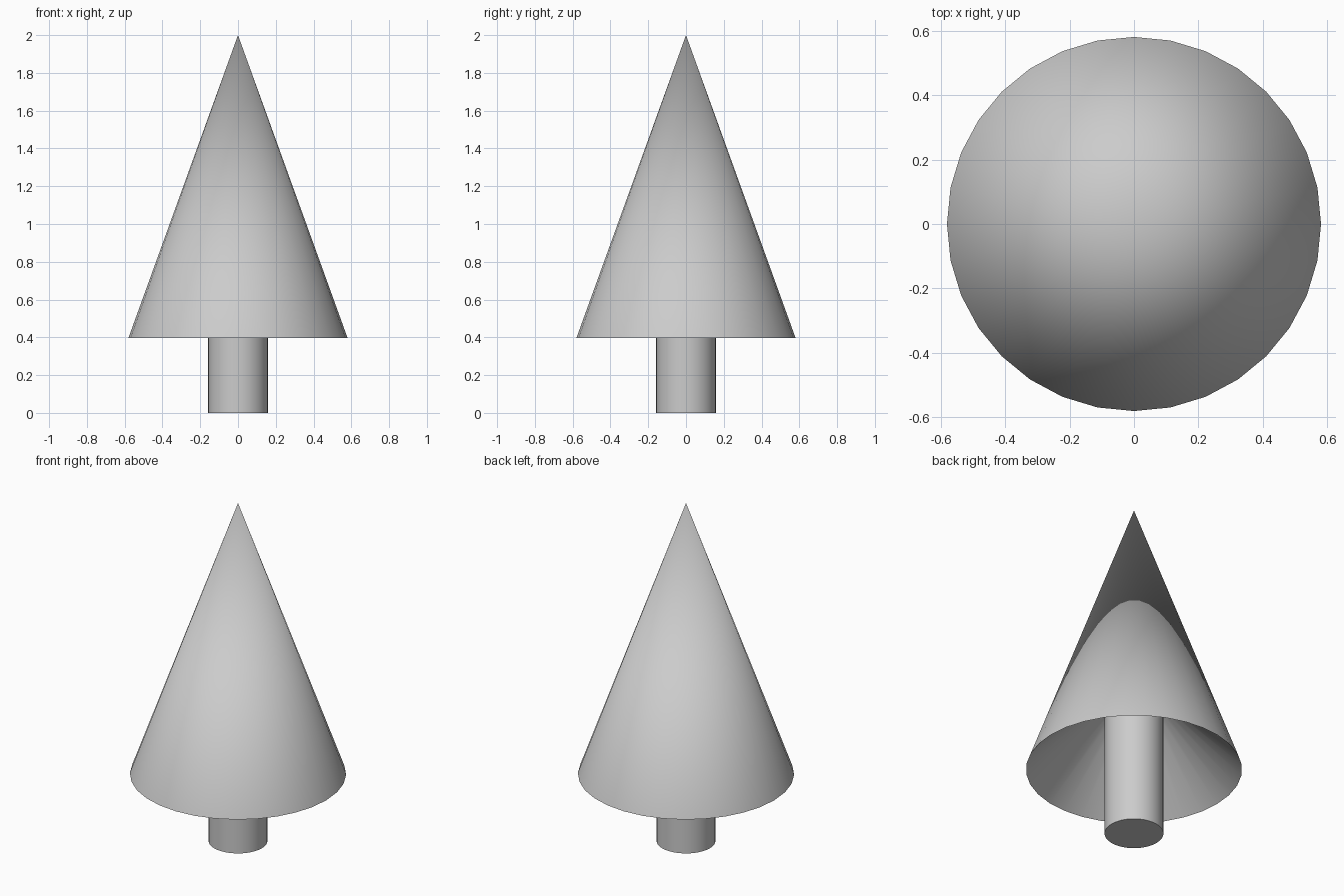
import bpy
import math

if "Cube" in bpy.data.objects:
    bpy.data.objects.remove(bpy.data.objects["Cube"])

SIDES = 32


def tapered(name, r_bottom, r_top, z_bottom, z_top, fill='NOTHING'):
    """Round part standing between two heights on the z axis."""
    bpy.ops.mesh.primitive_cone_add(
        vertices=SIDES, radius1=r_bottom, radius2=r_top,
        depth=z_top - z_bottom, end_fill_type=fill,
        location=(0, 0, (z_bottom + z_top) / 2))
    obj = bpy.context.object
    obj.name = name
    bpy.ops.object.shade_smooth_by_angle(angle=math.radians(30))
    return obj


# Trunk: capped cylinder reaching up inside the foliage
tapered("trunk", 0.158, 0.158, 0.0, 0.8, 'NGON')

# Foliage: outer cone, open underneath
tapered("foliage", 0.58, 0.0, 0.397, 2.0)

# Recessed underside, rising from the rim to the trunk
underside = tapered("foliage_underside", 0.58, 0.158, 0.397, 0.8)
underside.data.flip_normals()
